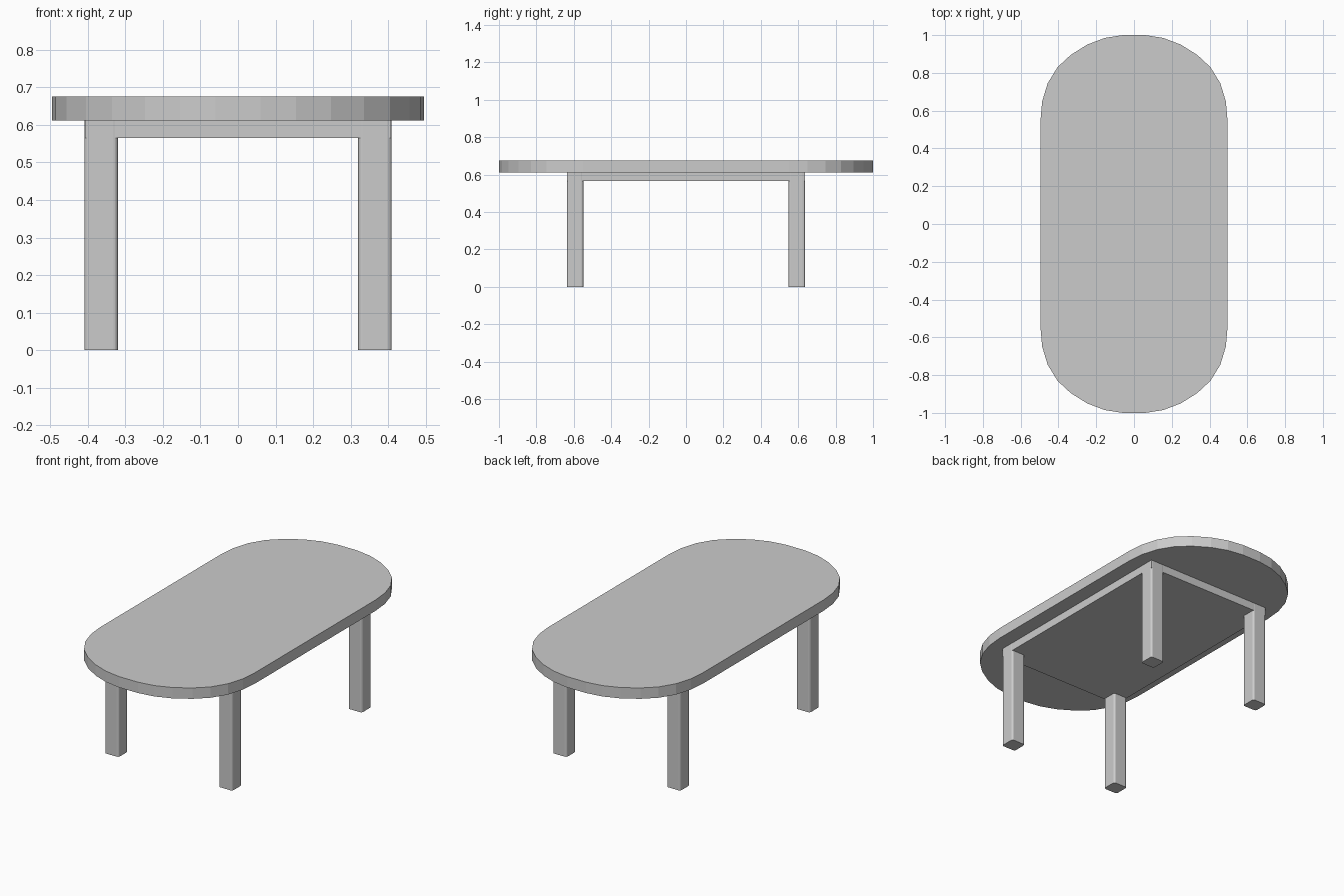
import bpy, bmesh

if "Cube" in bpy.data.objects:
    bpy.data.objects.remove(bpy.data.objects["Cube"])


def finish(bm, name):
    bmesh.ops.recalc_face_normals(bm, faces=bm.faces)
    mesh = bpy.data.meshes.new(name)
    bm.to_mesh(mesh)
    bm.free()
    obj = bpy.data.objects.new(name, mesh)
    bpy.context.collection.objects.link(obj)
    return obj


def box(name, x, y, z, bevel=0):
    bm = bmesh.new()
    bmesh.ops.create_cube(bm, size=1)
    for v in bm.verts:
        v.co = [lo + (c + 0.5) * (hi - lo) for c, (lo, hi) in zip(v.co, (x, y, z))]
    if bevel:
        upright = [e for e in bm.edges
                   if abs(e.verts[0].co.z - e.verts[1].co.z) > 0.1]
        bmesh.ops.bevel(bm, geom=upright, offset=bevel, segments=3,
                        profile=0.5, affect='EDGES')
    return finish(bm, name)


# Tabletop: one quarter of the rounded outline, mirrored and extruded
quarter = [(0.495, 0.55), (0.486, 0.65), (0.457, 0.745), (0.405, 0.83),
           (0.335, 0.895), (0.247, 0.95), (0.155, 0.985), (0.06, 1.0)]
half = quarter + [(-x, y) for x, y in reversed(quarter)]
outline = half + [(-x, -y) for x, y in half]
bm = bmesh.new()
face = bm.faces.new([bm.verts.new((x, y, 0.612)) for x, y in outline])
ext = bmesh.ops.extrude_face_region(bm, geom=[face], use_keep_orig=True)
for g in ext["geom"]:
    if isinstance(g, bmesh.types.BMVert):
        g.co.z = 0.675
finish(bm, "tabletop")

# Solid support panel under the top
box("apron", (-0.408, 0.408), (-0.635, 0.635), (0.565, 0.612))

# Four legs with softened upright edges
for sx, side in ((-1, "left"), (1, "right")):
    for sy, end in ((-1, "front"), (1, "back")):
        xs = sorted((sx * 0.32, sx * 0.409))
        ys = sorted((sy * 0.549, sy * 0.636))
        box(f"{end}_{side}_leg", xs, ys, (0, 0.611), 0.012)
